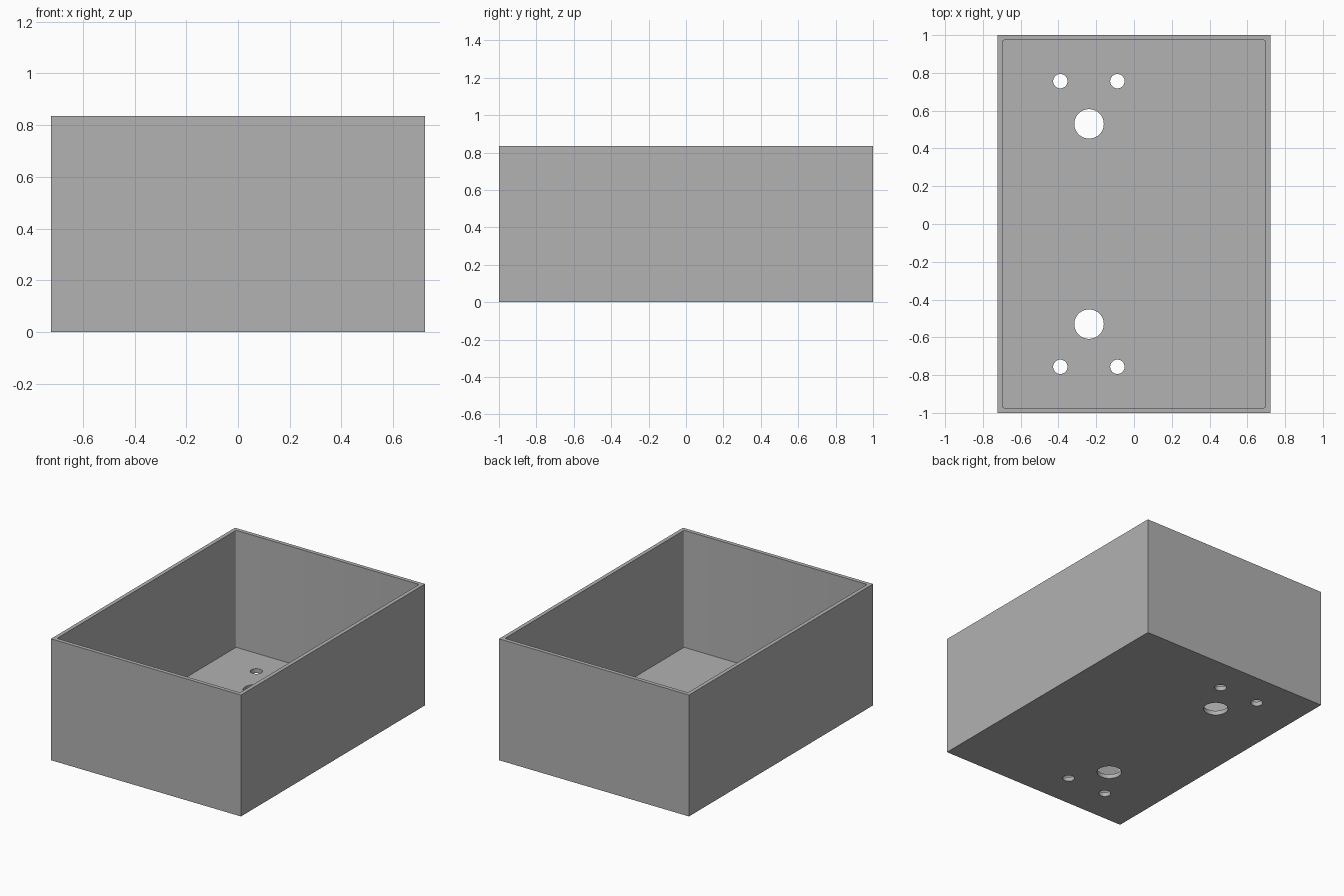
import bpy
import bmesh

WIDTH, DEPTH, HEIGHT = 1.446, 2.0, 0.835
WALL, FLOOR = 0.027, 0.03

default = bpy.data.objects.get("Cube")
if default:
    bpy.data.objects.remove(default, do_unlink=True)

grey = bpy.data.materials.new("plain grey")
grey.use_nodes = True
colour = (0.445, 0.445, 0.445, 1)
grey.diffuse_color = colour
grey.node_tree.nodes["Principled BSDF"].inputs["Base Color"].default_value = colour


def box(name, size, bottom):
    bpy.ops.mesh.primitive_cube_add(size=1, location=(0, 0, bottom + size[2] / 2))
    obj = bpy.context.object
    obj.name = name
    obj.scale = size
    bpy.ops.object.transform_apply(location=True, rotation=False, scale=True)
    obj.data.materials.append(grey)
    return obj


def cut(target, cutter):
    cutter.hide_render = True
    mod = target.modifiers.new("cut", "BOOLEAN")
    mod.operation = "DIFFERENCE"
    mod.solver = "EXACT"
    mod.object = cutter
    bpy.context.view_layer.objects.active = target
    bpy.ops.object.modifier_apply(modifier=mod.name)
    bpy.data.objects.remove(cutter, do_unlink=True)


# Open-topped box
body = box("open_box", (WIDTH, DEPTH, HEIGHT), 0)

# Cavity with slightly rounded upright corners
cavity = box("cavity_cutter", (WIDTH - 2 * WALL, DEPTH - 2 * WALL, HEIGHT), FLOOR)
bm = bmesh.new()
bm.from_mesh(cavity.data)
upright = [e for e in bm.edges if abs(e.verts[0].co.z - e.verts[1].co.z) > 0.1]
bmesh.ops.bevel(bm, geom=upright, offset=0.008, segments=4, profile=0.5, affect="EDGES")
bm.to_mesh(cavity.data)
bm.free()
cut(body, cavity)

# Two mirrored groups of floor holes: one large and two screw holes each
for side in (-1, 1):
    for x, y, radius in ((-0.238, 0.53, 0.078), (-0.39, 0.756, 0.038), (-0.088, 0.756, 0.038)):
        bpy.ops.mesh.primitive_cylinder_add(vertices=48, radius=radius, depth=0.2,
                                            location=(x, side * y, 0))
        hole = bpy.context.object
        hole.name = "hole_cutter"
        hole.data.materials.append(grey)
        cut(body, hole)

bpy.ops.object.select_all(action="DESELECT")
body.select_set(True)
bpy.context.view_layer.objects.active = body
bpy.ops.object.shade_smooth_by_angle()
